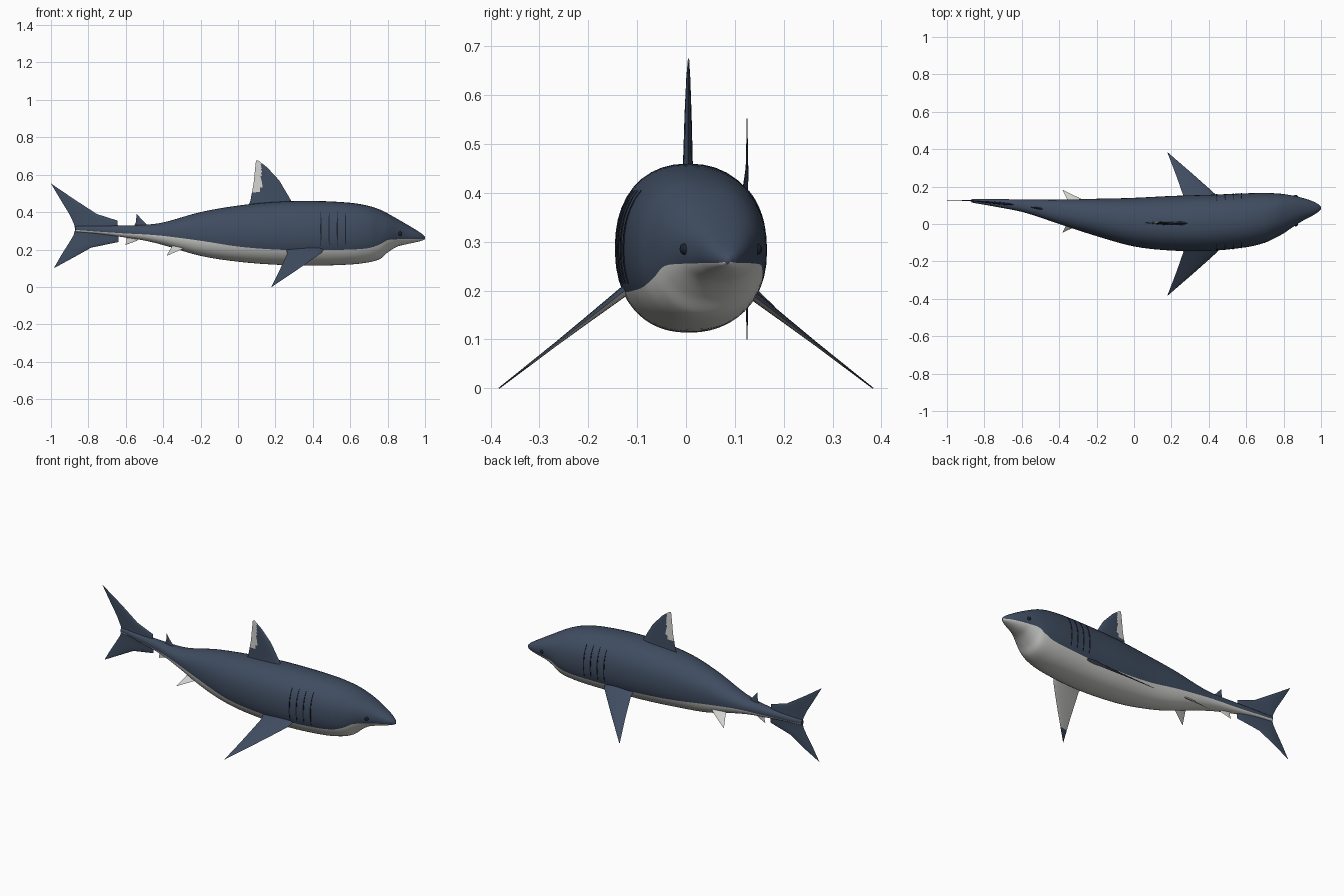
import bpy, bmesh, math
from mathutils import Vector

if "Cube" in bpy.data.objects:
    bpy.data.objects.remove(bpy.data.objects["Cube"])

def material(name, col):
    m = bpy.data.materials.new(name)
    m.diffuse_color = (*col, 1)
    m.use_nodes = True
    m.node_tree.nodes["Principled BSDF"].inputs["Base Color"].default_value = m.diffuse_color
    return m

NAVY = material("slate blue skin", (0.050, 0.073, 0.118))
PALE = material("pale belly", (0.64, 0.64, 0.62))
BLACK = material("dark eye and gill", (0.012, 0.016, 0.026))

# Body sections: x, top z, bottom z, centre y, half width, colour line z
SECTIONS = [
    (-0.87, .325, .295, .125, .010, .305), (-0.75, .326, .284, .114, .020, .296),
    (-0.60, .329, .264, .098, .033, .286), (-0.50, .332, .248, .082, .048, .281),
    (-0.40, .345, .224, .065, .065, .273), (-0.20, .400, .166, .035, .100, .247),
    (0.00, .435, .135, .010, .130, .216), (0.20, .455, .119, .004, .146, .200),
    (0.40, .460, .114, .006, .150, .196), (0.60, .450, .120, .020, .144, .200),
    (0.70, .433, .132, .033, .133, .208), (0.76, .413, .150, .046, .118, .228),
    (0.80, .393, .184, .055, .105, .250), (0.85, .365, .215, .068, .084, .255),
    (0.90, .336, .228, .078, .062, .256), (0.95, .306, .239, .083, .041, .257),
    (0.985, .283, .248, .085, .021, .257), (1.00, .268, .255, .085, .006, .259)]
EXP = 2.25

def section(x):
    """Smoothly interpolated section values at x."""
    S = SECTIONS
    x = min(max(x, S[0][0]), S[-1][0])
    i = max(k for k in range(len(S) - 1) if S[k][0] <= x)
    a, b = S[i], S[i + 1]
    p, n = S[max(i - 1, 0)], S[min(i + 2, len(S) - 1)]
    h = b[0] - a[0]
    t = (x - a[0]) / h
    out = []
    for k in range(1, 6):
        ma = (b[k] - p[k]) / (b[0] - p[0]) * h
        mb = (n[k] - a[k]) / (n[0] - a[0]) * h
        out.append((2*t**3 - 3*t*t + 1)*a[k] + (t**3 - 2*t*t + t)*ma
                   + (3*t*t - 2*t**3)*b[k] + (t**3 - t*t)*mb)
    return out

def surface_y(x, z, side):
    top, bot, cy, hw, _ = section(x)
    q = min(abs(z - (top + bot) / 2) / ((top - bot) / 2), 1)
    return cy + side * hw * (1 - q**EXP)**(1 / EXP)

def finish(name, bm, mats, angle=40):
    bmesh.ops.recalc_face_normals(bm, faces=bm.faces[:])
    me = bpy.data.meshes.new(name)
    bm.to_mesh(me)
    bm.free()
    for m in mats:
        me.materials.append(m)
    ob = bpy.data.objects.new(name, me)
    bpy.context.collection.objects.link(ob)
    bpy.ops.object.select_all(action='DESELECT')
    ob.select_set(True)
    bpy.context.view_layer.objects.active = ob
    bpy.ops.object.shade_smooth_by_angle(angle=math.radians(angle))
    return ob

# Body: lofted rings, each with a vertex on the colour line
UP, LOW, SUB = 26, 18, 5
xs = [a[0] + (b[0] - a[0]) * k / SUB for a, b in zip(SECTIONS, SECTIONS[1:]) for k in range(SUB)]
xs.append(1.0)
bm = bmesh.new()
rings = []
for x in xs:
    top, bot, cy, hw, line = section(x)
    zc, h = (top + bot) / 2, (top - bot) / 2
    q = max(-0.95, min(0.95, (line - zc) / h))
    tb = math.asin(math.copysign(abs(q)**(EXP / 2), q))
    angs = [tb + (math.pi - 2*tb) * k / UP for k in range(UP)]
    angs += [math.pi - tb + (math.pi + 2*tb) * k / LOW for k in range(LOW)]
    ring = []
    for t in angs:
        c, s = math.cos(t), math.sin(t)
        ring.append(bm.verts.new((x, cy + hw * math.copysign(abs(c)**(2/EXP), c),
                                  zc + h * math.copysign(abs(s)**(2/EXP), s))))
    rings.append(ring)
N = UP + LOW
for r0, r1 in zip(rings, rings[1:]):
    for k in range(N):
        f = bm.faces.new((r0[k], r0[(k+1) % N], r1[(k+1) % N], r1[k]))
        f.material_index = 0 if k < UP else 1
bm.faces.new(rings[0])
bm.faces.new(rings[-1])
finish("body", bm, [NAVY, PALE], 60)

def along(pts, s):
    u = s * (len(pts) - 1)
    i = min(int(u), len(pts) - 2)
    return Vector(pts[i]).lerp(Vector(pts[i + 1]), u - i)

def fin(name, lead, trail, place, thick, rule=None, mats=(NAVY, PALE)):
    """Lens-section fin between a leading and a trailing edge, root to tip."""
    bm = bmesh.new()
    rows, cols = (len(lead) - 1) * 4, 12
    for side in (1, -1):
        grid = []
        for i in range(rows + 1):
            s = i / rows
            a, b = along(lead, s), along(trail, s)
            row = []
            for j in range(cols + 1):
                c = j / cols
                p = a.lerp(b, c)
                t = side * thick * (1 - 0.9*s) * 2.6 * math.sqrt(c) * (1 - c)
                row.append(bm.verts.new(place(p.x, p.y, t)))
            grid.append(row)
        for i in range(rows):
            for j in range(cols):
                bm.faces.new((grid[i][j], grid[i][j+1], grid[i+1][j+1], grid[i+1][j]))
    bmesh.ops.remove_doubles(bm, verts=bm.verts[:], dist=1e-5)
    bmesh.ops.recalc_face_normals(bm, faces=bm.faces[:])
    if rule:
        for f in bm.faces:
            f.material_index = int(rule(f.calc_center_median(), f.normal))
    finish(name, bm, mats)

def upright(x, z, t):
    return (x, section(x)[2] + t, z)

# Dorsal fin with pale trailing patch
fin("dorsal_fin", [(.33, .42), (.285, .46), (.22, .57), (.155, .64), (.11, .675)],
    [(.05, .42), (.066, .46), (.083, .55), (.09, .62), (.096, .675)], upright, .013,
    lambda c, n: c.z > .515 and c.x < .124)
fin("second_dorsal_fin", [(-.475, .32), (-.515, .36), (-.54, .39)],
    [(-.56, .32), (-.546, .345), (-.542, .39)], upright, .006)
fin("anal_fin", [(-.52, .27), (-.54, .247), (-.6, .225)],
    [(-.6, .27), (-.596, .25), (-.602, .225)], upright, .005, None, [PALE])

# Tail fin lobes
fin("tail_fin_upper", [(-.64, .30), (-.645, .355), (-.755, .39), (-.875, .468), (-1.0, .553)],
    [(-.87, .30), (-.876, .335), (-.902, .39), (-.945, .46), (-1.0, .553)], upright, .007)
fin("tail_fin_lower", [(-.64, .31), (-.64, .24), (-.785, .21), (-.88, .157), (-.985, .10)],
    [(-.87, .31), (-.88, .275), (-.91, .225), (-.945, .17), (-.985, .10)], upright, .007)

def sloped(side, cy, z0, slope):
    """Places a paired fin drooping outwards from the body."""
    n = Vector((slope, 1)).normalized()
    return lambda x, d, t: (x, cy + side * (d + t*n.x), z0 - slope*d + t*n.y)

# Paired fins, gill slits and eyes
for side, label in ((-1, "right"), (1, "left")):
    fin("pectoral_fin_" + label,
        [(.47, .10), (.445, .15), (.39, .20), (.32, .262), (.18, .383)],
        [(.25, .10), (.264, .15), (.243, .21), (.22, .275), (.178, .383)],
        sloped(side, 0, .297, .775), .012,
        lambda c, n: n.z < 0 and abs(c.y) < .315)
    fin("pelvic_fin_" + label, [(-.23, .03), (-.27, .06), (-.378, .113)],
        [(-.345, .03), (-.355, .06), (-.382, .113)],
        sloped(side, .068, .267, .88), .006, None, [PALE])

    bm = bmesh.new()
    for i in range(4):
        x = .443 + .044 * i
        prev = None
        for k in range(15):
            z = .215 + .19 * k / 14
            w = .0035 * math.sin(math.pi * (k + .6) / 15.2)
            row = []
            for dx, lift in ((-w, -.002), (-w, .002), (w, .002), (w, -.002)):
                row.append(bm.verts.new((x + dx, surface_y(x + dx, z, side) + side*lift, z)))
            if prev:
                for j in range(3):
                    bm.faces.new((prev[j], prev[j+1], row[j+1], row[j]))
            prev = row
    finish("gill_slits_" + label, bm, [BLACK])

    bm = bmesh.new()
    bmesh.ops.create_uvsphere(bm, u_segments=16, v_segments=10, radius=.012)
    bmesh.ops.translate(bm, verts=bm.verts[:],
                        vec=(.865, surface_y(.865, .285, side) - side*.005, .285))
    finish("eye_" + label, bm, [BLACK])
